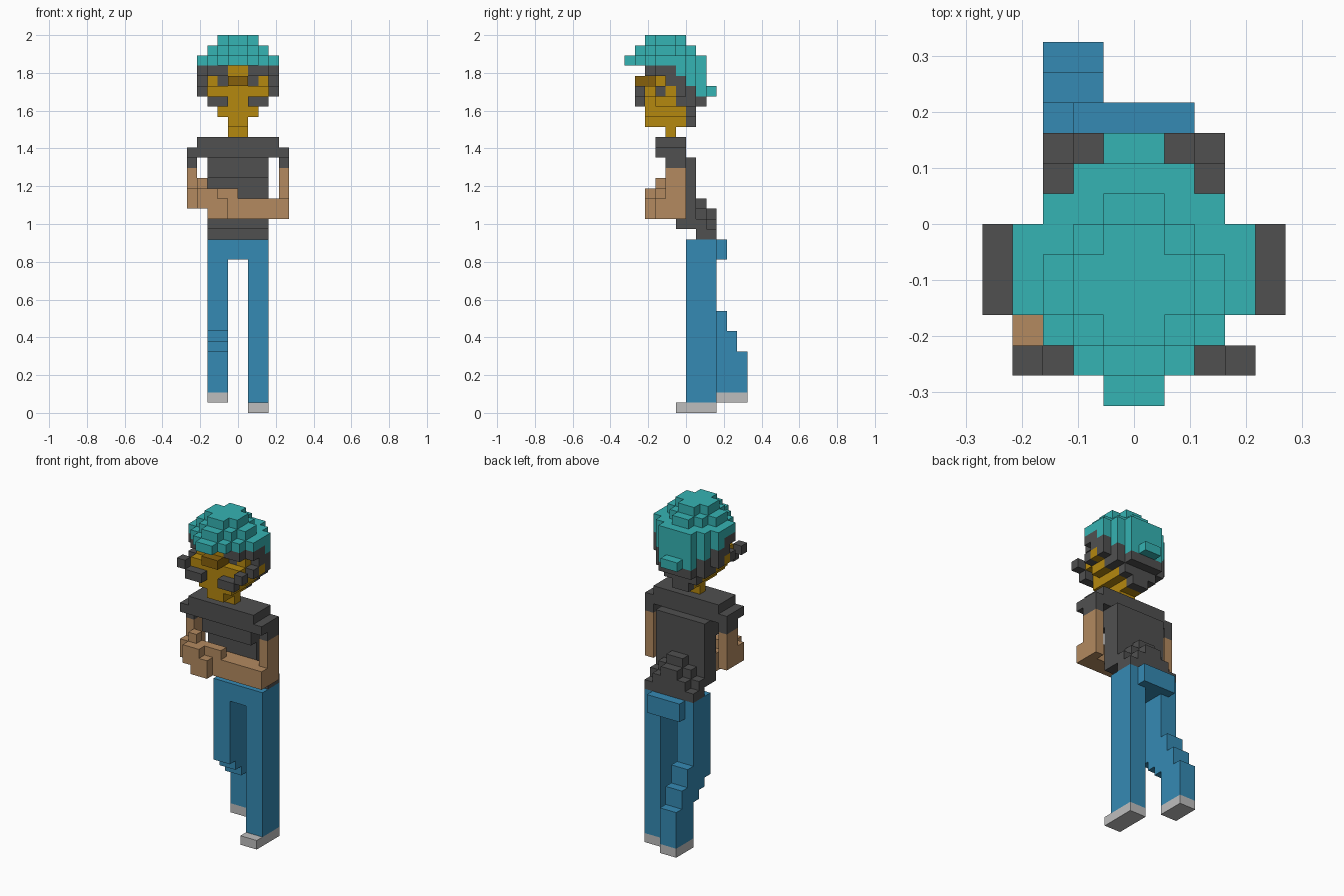
import bpy
import bmesh
from math import radians
from mathutils import Vector

default_cube = bpy.data.objects.get("Cube")
if default_cube:
    bpy.data.objects.remove(default_cube, do_unlink=True)

UNIT = 2 / 37  # edge of one block


def make_material(name, srgb):
    linear = [((c / 255 + 0.055) / 1.055) ** 2.4 for c in srgb]
    material = bpy.data.materials.new(name)
    material.use_nodes = True
    material.diffuse_color = (*linear, 1)
    shader = next(n for n in material.node_tree.nodes if n.type == 'BSDF_PRINCIPLED')
    shader.inputs["Base Color"].default_value = (*linear, 1)
    shader.inputs["Roughness"].default_value = 0.9
    return material


teal = make_material("teal cloth", (53, 179, 179))
charcoal = make_material("charcoal", (80, 80, 80))
gold = make_material("gold face", (181, 136, 15))
dark_gold = make_material("dark gold", (134, 96, 12))
tan = make_material("tan skin", (179, 138, 96))
blue = make_material("blue denim", (53, 138, 180))
pale_grey = make_material("pale grey", (190, 190, 190))

occupied = set()
parts = []


def box(x, y, z):
    """Blocks in the given ranges."""
    return {(i, j, k) for i in range(*x) for j in range(*y) for k in range(*z)}


def wide(half, y, z):
    """Blocks centred on the middle plane."""
    return box((-half, half), y, z)


def pair(x, y, z):
    """Blocks on the left side, mirrored to the right."""
    left = box(x, y, z)
    return left | {(-1 - i, j, k) for i, j, k in left}


def part(name, material, *pieces):
    """Claim free blocks for a part; earlier parts win."""
    cells = set().union(*pieces) - occupied
    occupied.update(cells)
    parts.append((name, material, cells))


def build(name, material, cells):
    """Skin the blocks with their exposed faces and merge flat areas."""
    bm = bmesh.new()
    verts = {}

    def vert(corner):
        key = tuple(corner)
        if key not in verts:
            verts[key] = bm.verts.new(Vector(key) * UNIT)
        return verts[key]

    for cell in cells:
        for axis in range(3):
            for side in (0, 1):
                near = list(cell)
                near[axis] += 2 * side - 1
                if tuple(near) in occupied:
                    continue
                u, v = (axis + 1) % 3, (axis + 2) % 3
                ring = []
                for a, b in ((0, 0), (1, 0), (1, 1), (0, 1)):
                    corner = list(cell)
                    corner[axis] += side
                    corner[u] += a
                    corner[v] += b
                    ring.append(vert(corner))
                bm.faces.new(ring if side else ring[::-1])
    bmesh.ops.dissolve_limit(bm, angle_limit=radians(1), verts=bm.verts, edges=bm.edges)
    mesh = bpy.data.meshes.new(name)
    bm.to_mesh(mesh)
    bm.free()
    mesh.materials.append(material)
    bpy.context.collection.objects.link(bpy.data.objects.new(name, mesh))


# Cap: a stepped dome with a peak in front and a drop at the back
part("cap", teal,
     wide(1, (-4, 0), (36, 37)), wide(2, (-3, -1), (36, 37)),
     wide(1, (-5, 1), (35, 36)), wide(2, (-4, 0), (35, 36)), wide(3, (-3, -1), (35, 36)),
     wide(1, (-6, 2), (34, 35)), wide(2, (-5, 1), (34, 35)),
     wide(3, (-4, 1), (34, 35)), wide(4, (-3, 0), (34, 35)),
     pair((3, 4), (-1, 0), (33, 34)), wide(3, (0, 1), (32, 34)),
     wide(2, (1, 2), (31, 35)), wide(1, (2, 3), (31, 32)))

# Face details
part("nose", dark_gold, wide(1, (-5, -3), (32, 33)))
part("moustache", charcoal,
     pair((1, 3), (-5, -4), (30, 31)), pair((3, 4), (-5, -4), (31, 32)))
part("eyes", charcoal, pair((1, 2), (-3, -2), (32, 33)))
part("ears", gold, pair((3, 4), (-2, -1), (31, 32)))

# Hair wraps the sides and back of the head
part("hair", charcoal,
     pair((1, 3), (-4, 0), (33, 34)), pair((3, 4), (-3, -1), (33, 34)),
     pair((3, 4), (-2, 0), (32, 33)), pair((3, 4), (-3, 0), (31, 32)),
     wide(3, (0, 1), (30, 32)), pair((2, 3), (-1, 0), (30, 31)),
     wide(2, (1, 2), (30, 31)), wide(2, (0, 1), (29, 30)), wide(1, (0, 1), (28, 29)))

# Head narrows to the chin, then the neck
part("head", gold,
     wide(1, (-4, 0), (33, 34)), wide(3, (-3, 0), (32, 33)), wide(3, (-4, 0), (31, 32)),
     wide(3, (-3, -1), (30, 31)), wide(2, (-4, 0), (29, 31)), wide(1, (-4, 0), (28, 29)),
     wide(1, (-2, -1), (27, 28)))

# Shirt: shoulders, sleeves, torso and the flare above the waist
part("shirt", charcoal,
     wide(4, (-3, 0), (25, 27)), pair((4, 5), (-3, 0), (25, 26)),
     pair((4, 5), (-2, 0), (24, 25)),
     wide(3, (-2, 1), (23, 25)), wide(3, (-1, 1), (18, 23)),
     wide(1, (1, 2), (20, 21)), wide(2, (1, 2), (19, 20)), wide(1, (2, 3), (19, 20)),
     wide(3, (1, 2), (18, 19)), wide(2, (2, 3), (18, 19)), wide(3, (1, 3), (17, 18)))

# Arms folded across the front
part("left_arm", tan,
     box((4, 5), (-2, 0), (19, 24)), box((-3, 5), (-3, -1), (19, 21)))
part("right_arm", tan,
     box((-5, -4), (-2, 0), (20, 24)), box((-5, 0), (-3, -2), (20, 22)),
     box((-4, -3), (-3, -2), (22, 23)),
     box((-4, -2), (-4, -3), (20, 22)), box((-3, -1), (-4, -3), (19, 21)))

# Trousers: straight left leg, right leg bent back
part("trousers", blue,
     wide(3, (0, 3), (15, 17)), wide(2, (3, 4), (15, 17)),
     box((1, 3), (0, 3), (1, 15)),
     box((-3, -1), (0, 3), (8, 15)), box((-3, -1), (1, 3), (7, 8)),
     box((-3, -1), (2, 3), (6, 7)), box((-3, -1), (3, 4), (8, 10)),
     box((-3, -1), (3, 5), (6, 8)), box((-3, -1), (3, 6), (2, 6)))

# Shoes
part("left_shoe", pale_grey, box((1, 3), (-1, 3), (0, 1)))
part("right_shoe", pale_grey, box((-3, -1), (3, 6), (1, 2)))

for entry in parts:
    build(*entry)
